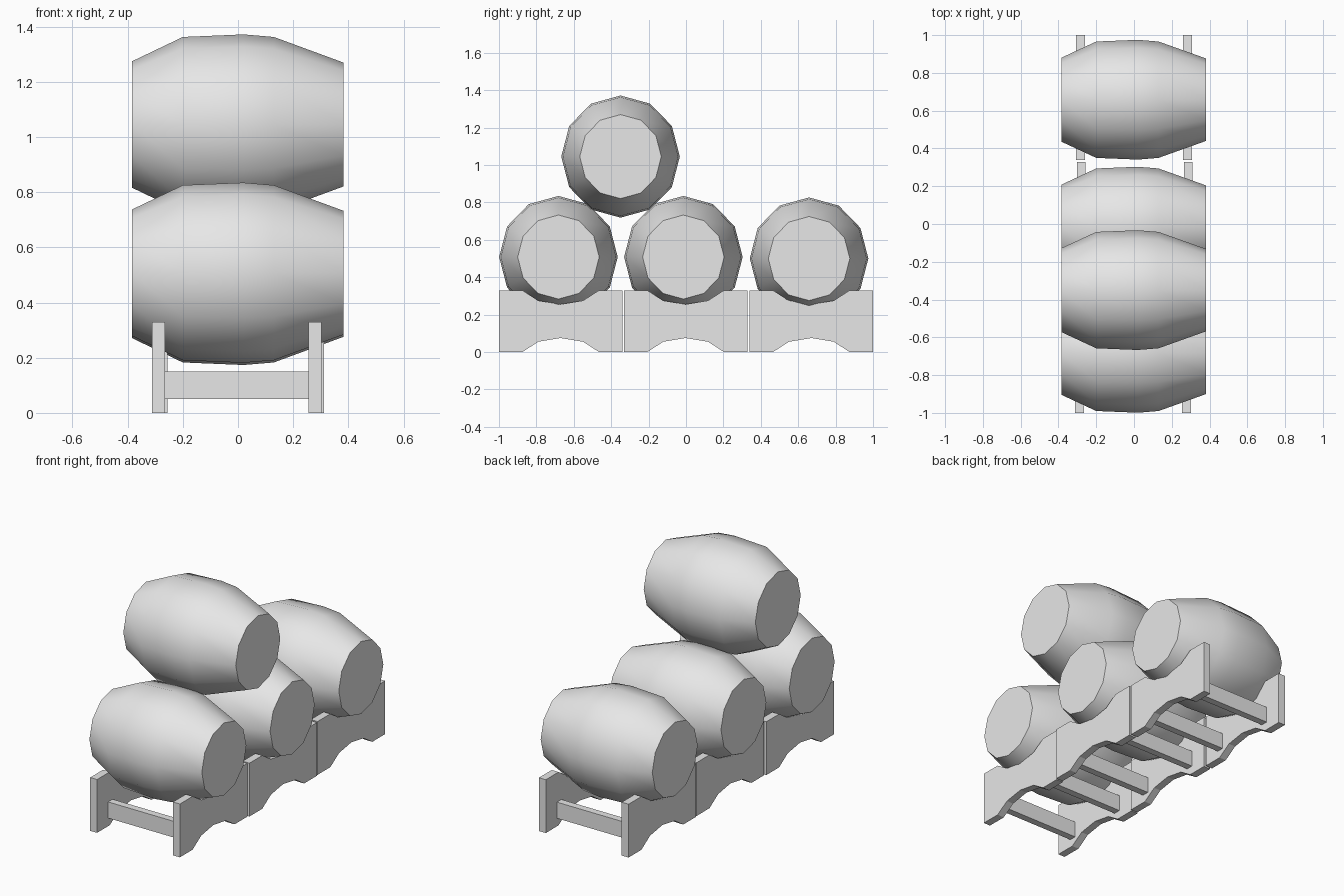
import bpy, bmesh, math

cube = bpy.data.objects.get("Cube")
if cube:
    bpy.data.objects.remove(cube, do_unlink=True)

grey = bpy.data.materials.new("plain grey")
grey.use_nodes = True
grey.diffuse_color = (0.8, 0.8, 0.8, 1)
grey.node_tree.nodes["Principled BSDF"].inputs["Base Color"].default_value = (0.8, 0.8, 0.8, 1)


def finish(name, bm):
    bmesh.ops.recalc_face_normals(bm, faces=bm.faces)
    mesh = bpy.data.meshes.new(name)
    bm.to_mesh(mesh)
    bm.free()
    mesh.materials.append(grey)
    obj = bpy.data.objects.new(name, mesh)
    bpy.context.collection.objects.link(obj)
    return obj


def barrel(name, y, z):
    """Twelve-sided barrel lying along x, slightly taller than wide."""
    profile = [(-0.385, 0.222), (-0.2, 0.308), (0.02, 0.317), (0.13, 0.308), (0.382, 0.218)]
    sides = 12
    bm = bmesh.new()
    rings = []
    for x, r in profile:
        angles = [math.tau * i / sides for i in range(sides)]
        rings.append([bm.verts.new((x, y + r * math.cos(a), z + 1.03 * r * math.sin(a)))
                      for a in angles])
    for a, b in zip(rings, rings[1:]):
        for i in range(sides):
            j = (i + 1) % sides
            bm.faces.new((a[i], a[j], b[j], b[i]))
    bm.faces.new(rings[0])
    bm.faces.new(rings[-1])
    obj = finish(name, bm)
    bpy.ops.object.select_all(action='DESELECT')
    obj.select_set(True)
    bpy.context.view_layer.objects.active = obj
    bpy.ops.object.shade_smooth_by_angle(angle=math.radians(40))


def prism(bm, outline, x0, x1):
    """Extrude a (y, z) outline between two x positions."""
    face = bm.faces.new([bm.verts.new((x0, y, z)) for y, z in outline])
    out = bmesh.ops.extrude_face_region(bm, geom=[face])
    verts = [v for v in out["geom"] if isinstance(v, bmesh.types.BMVert)]
    bmesh.ops.translate(bm, vec=(x1 - x0, 0, 0), verts=verts)


def rack(name, x, y):
    """Two cradle plates with notched top and arched foot, joined by two bars."""
    arch = [(-0.33, 0), (-0.205, 0), (-0.12, 0.055), (0, 0.075),
            (0.12, 0.055), (0.205, 0), (0.33, 0)]
    outline = [(y + a, h) for a, h in arch]
    outline += [(y + a, 0.33 - h) for a, h in reversed(arch)]
    bm = bmesh.new()
    for side in (-1, 1):
        prism(bm, outline, x + side * 0.307, x + side * 0.26)
        mid, half = y + side * 0.2, 0.022
        bar = [(mid - half, 0.05), (mid + half, 0.05), (mid + half, 0.15), (mid - half, 0.15)]
        prism(bm, bar, x - 0.26, x + 0.26)
    finish(name, bm)


# Row of racks
rack("front_rack", -0.005, -0.67)
rack("middle_rack", 0.004, -0.002)
rack("back_rack", 0, 0.67)

# Barrels on the racks and one stacked above
barrel("front_barrel", -0.682, 0.508)
barrel("middle_barrel", -0.014, 0.508)
barrel("back_barrel", 0.658, 0.5)
barrel("stacked_barrel", -0.35, 1.045)
